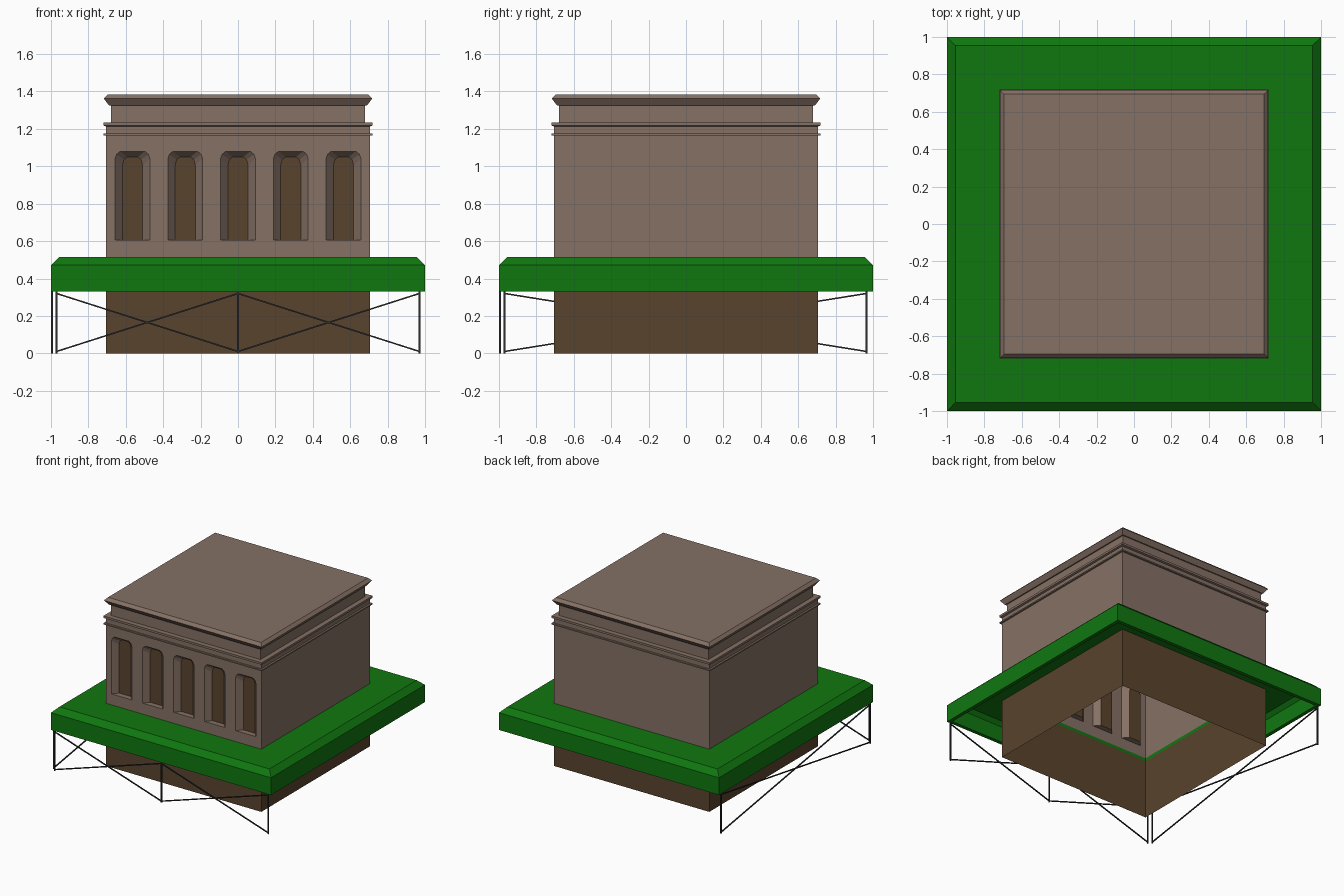
import bpy, bmesh
from mathutils import Vector

if "Cube" in bpy.data.objects:
    bpy.data.objects.remove(bpy.data.objects["Cube"])


def material(name, rgb):
    m = bpy.data.materials.new(name)
    m.diffuse_color = (*rgb, 1)
    m.use_nodes = True
    m.node_tree.nodes["Principled BSDF"].inputs["Base Color"].default_value = m.diffuse_color
    return m


STONE = material("tan_stone", (0.235, 0.165, 0.130))
BROWN = material("dark_brown", (0.100, 0.056, 0.026))
GREEN = material("awning_green", (0.005, 0.185, 0.005))
METAL = material("dark_metal", (0.025, 0.026, 0.03))


def finish(bm, name, mats):
    bmesh.ops.remove_doubles(bm, verts=bm.verts, dist=1e-5)
    bmesh.ops.recalc_face_normals(bm, faces=bm.faces)
    me = bpy.data.meshes.new(name)
    bm.to_mesh(me)
    bm.free()
    for m in mats:
        me.materials.append(m)
    ob = bpy.data.objects.new(name, me)
    bpy.context.collection.objects.link(ob)
    return ob


def square_loft(name, profile, mat, cap=False, loop=False):
    """Sweep a (half width, z) profile around a square plan."""
    bm = bmesh.new()
    rings = [[bm.verts.new((sx * r, sy * r, z)) for sx, sy in
              ((-1, -1), (1, -1), (1, 1), (-1, 1))] for r, z in profile]
    pairs = list(zip(rings, rings[1:])) + ([(rings[-1], rings[0])] if loop else [])
    for a, b in pairs:
        for i in range(4):
            j = (i + 1) % 4
            bm.faces.new((a[i], a[j], b[j], b[i]))
    if cap:
        bm.faces.new(rings[-1])
    return finish(bm, name, [mat])


W = 0.705          # half width of the building
Z0, Z1 = 0.515, 1.165

# lower storey: open shell
square_loft("lower_storey", [(W, 0), (W, 0.49)], BROWN)

# awning: hollow tray with bevelled upper edge and a square opening
square_loft("awning", [(W, 0.515), (0.955, 0.515), (1.0, 0.472), (1.0, 0.33),
                       (0.97, 0.33), (0.97, 0.46), (0.94, 0.49), (W, 0.49)],
            GREEN, loop=True)

# mouldings, parapet and roof
square_loft("cornice_and_roof", [
    (W, Z1), (0.72, Z1), (0.72, 1.175), (W, 1.175), (W, 1.213),
    (0.72, 1.218), (0.72, 1.235), (0.68, 1.235), (0.68, 1.325),
    (0.69, 1.325), (0.717, 1.362), (0.695, 1.385)], STONE, cap=True)

# upper walls: three plain sides plus a front with five arched recesses
bm = bmesh.new()


def face(pts, mat=0):
    f = bm.faces.new([bm.verts.new(p) for p in pts])
    f.material_index = mat


for a, b in (((W, -W), (W, W)), ((W, W), (-W, W)), ((-W, W), (-W, -W))):
    face([(*a, Z0), (*b, Z0), (*b, Z1), (*a, Z1)])

SILL, DEPTH = 0.605, 0.045
outer = [(0.0, SILL), (0.093, SILL), (0.093, 1.042), (0.085, 1.064), (0.066, 1.08), (0.0, 1.08)]
inner = [(0.0, SILL), (0.054, SILL), (0.054, 1.005), (0.046, 1.036), (0.028, 1.05), (0.0, 1.05)]
bay = 2 * W / 5
for k in range(5):
    cx = (k - 2) * bay
    for s in (-1, 1):
        out = [(cx + s * x, -W, z) for x, z in outer]
        inn = [(cx + s * x, -W + DEPTH, z) for x, z in inner]
        edge = cx + s * bay / 2
        wall = out + [(cx, -W, Z1), (edge, -W, Z1), (edge, -W, Z0), (cx, -W, Z0)]
        face(wall if s < 0 else wall[::-1])
        for i in range(5):                      # splayed reveal
            face([out[i], out[i + 1], inn[i + 1], inn[i]])
        face(inn, 1)                            # brown pane
finish(bm, "upper_walls_with_windows", [STONE, BROWN])


def rod(name, a, b, t):
    """Thin square bar between two points."""
    a, b = Vector(a), Vector(b)
    d = b - a
    bm = bmesh.new()
    bmesh.ops.create_cube(bm, size=1)
    bmesh.ops.scale(bm, vec=(t, t, d.length), verts=bm.verts)
    bmesh.ops.rotate(bm, matrix=d.to_track_quat('Z', 'Y').to_matrix(), verts=bm.verts)
    bmesh.ops.translate(bm, vec=(a + b) / 2, verts=bm.verts)
    finish(bm, name, [METAL])


# awning supports: two braced bays on the front, one on the left side
E = 0.994
front = [(-0.97, -E), (0, -E), (0.97, -E)]
left = [(-E, -0.97), (-E, 0.965)]
for label, row in (("front", front), ("left", left)):
    for p in row:
        rod(label + "_post", (*p, 0), (*p, 0.33), 0.009)
    for p, q in zip(row, row[1:]):
        rod(label + "_brace", (*p, 0.01), (*q, 0.32), 0.008)
        rod(label + "_brace", (*p, 0.32), (*q, 0.01), 0.008)
